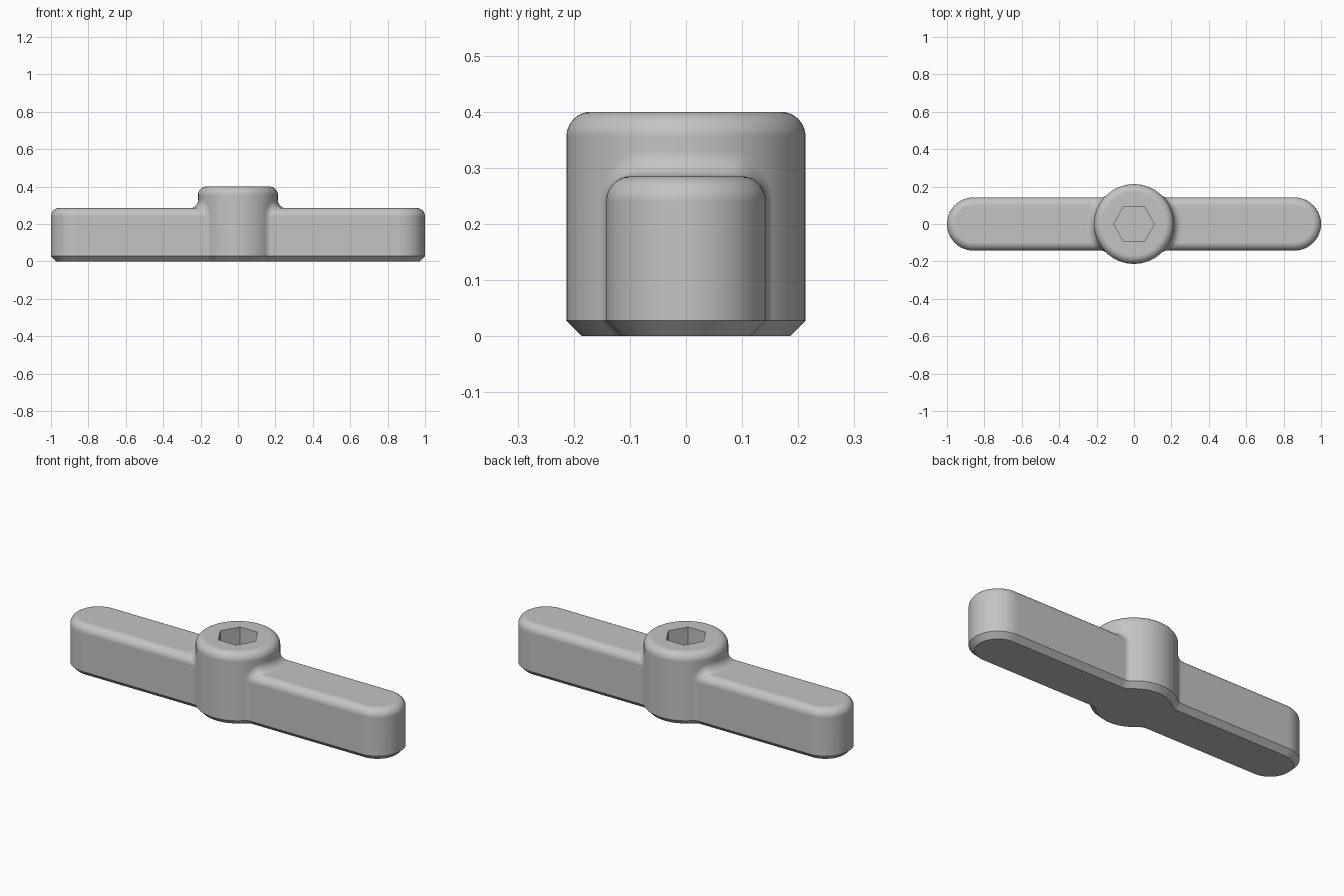
import bpy, bmesh
from math import pi, sin, cos, sqrt
from mathutils import Vector

# Main dimensions
HUB_R, HUB_H = 0.213, 0.4
ARM_W, ARM_H = 0.142, 0.285      # half width and height of an arm
ROUND, CHAMFER = 0.044, 0.028    # top rounding / fillet radius, bottom chamfer
HEX_FLAT, HEX_FLOOR = 0.094, 0.12
STEPS, HUB_SEGS, CAP_SEGS = 10, 120, 40

if "Cube" in bpy.data.objects:
    bpy.data.objects.remove(bpy.data.objects["Cube"])

grey = bpy.data.materials.new("plain_grey")
grey.use_nodes = True
grey.diffuse_color = (0.55, 0.55, 0.55, 1)
for node in grey.node_tree.nodes:
    if node.type == "BSDF_PRINCIPLED":
        node.inputs["Base Color"].default_value = grey.diffuse_color


def finish(bm, name):
    """Weld, orient and smooth a mesh, then add it to the scene."""
    bmesh.ops.remove_doubles(bm, verts=bm.verts, dist=1e-5)
    bmesh.ops.recalc_face_normals(bm, faces=bm.faces)
    mesh = bpy.data.meshes.new(name)
    bm.to_mesh(mesh)
    bm.free()
    mesh.materials.append(grey)
    ob = bpy.data.objects.new(name, mesh)
    bpy.context.collection.objects.link(ob)
    bpy.ops.object.select_all(action="DESELECT")
    ob.select_set(True)
    bpy.context.view_layer.objects.active = ob
    bpy.ops.object.shade_smooth_by_angle()
    normals = ob.modifiers.new("flat_face_normals", "WEIGHTED_NORMAL")
    normals.keep_sharp = True
    return ob


def skin(bm, rows, closed=False):
    """Join neighbouring rows of vertices with quads."""
    for a, b in zip(rows, rows[1:]):
        n = len(a)
        for i in range(n if closed else n - 1):
            j = (i + 1) % n
            bm.faces.new((a[i], a[j], b[j], b[i]))


def quarter(count=STEPS):
    return [pi / 2 * i / count for i in range(count + 1)]


# Hub: turned outline, continuing down into the hexagonal socket
def make_hub():
    bm = bmesh.new()

    def ring(radius, z):
        verts = []
        for i in range(HUB_SEGS):
            t = 2 * pi * i / HUB_SEGS
            verts.append(bm.verts.new((radius(t) * cos(t), radius(t) * sin(t), z)))
        return verts

    def hexagon(t):
        return HEX_FLAT / cos(t % (pi / 3) - pi / 6)

    outline = [(HUB_R - CHAMFER, 0), (HUB_R, CHAMFER)]
    outline += [(HUB_R - ROUND * (1 - cos(a)), HUB_H - ROUND * (1 - sin(a)))
                for a in quarter()]
    rows = [ring(lambda t, r=r: r, z) for r, z in outline]
    rows += [ring(hexagon, HUB_H), ring(hexagon, HEX_FLOOR)]
    skin(bm, rows, closed=True)
    bm.faces.new(rows[0])
    bm.faces.new(rows[-1])
    finish(bm, "hub")


# Arm: rounded bar with a rolling-ball fillet where it meets the hub
def make_arm(name, side):
    bm = bmesh.new()

    def vert(p):
        return bm.verts.new((side * p[0], side * p[1], p[2]))

    # Half section: y, z, normal y, normal z, inward chamfer offset
    half = [(ARM_W - CHAMFER, 0, 1, 0, CHAMFER), (ARM_W, CHAMFER, 1, 0, 0)]
    half += [(ARM_W - ROUND * (1 - cos(a)), ARM_H - ROUND * (1 - sin(a)),
              cos(a), sin(a), 0) for a in quarter()]
    flat = ARM_W - ROUND
    top = [(flat * (1 - 2 * i / 24), ARM_H, 0, 1, 0) for i in range(1, 24)]
    mirrored = [(-y, z, -ny, nz, d) for y, z, ny, nz, d in reversed(half)]
    section = half + top + mirrored

    def fillet(y, z, ny, nz, d):
        radius = ROUND + d
        reach = HUB_R + ROUND
        cy = y + radius * ny
        centre = Vector((sqrt(reach ** 2 - cy ** 2), cy, z + radius * nz))
        to_hub = -Vector((centre.x, cy, 0)).normalized()
        to_arm = Vector((0, -ny, -nz)).normalized()
        return [vert(centre + radius * to_hub.slerp(to_arm, k / STEPS))
                for k in range(STEPS + 1)]

    arcs = [fillet(*p) for p in section]
    skin(bm, arcs)

    # Straight sides and the round end
    rows = []
    for i, (y, z, ny, nz, d) in enumerate(half):
        cap = []
        for k in range(CAP_SEGS + 1):
            a = pi / 2 - pi * k / CAP_SEGS
            cap.append(vert((1 - ARM_W + y * cos(a), y * sin(a), z)))
        rows.append([arcs[i][-1]] + cap + [arcs[-1 - i][-1]])
    skin(bm, rows)

    # Flat top and underside
    first = len(half)
    across = [arc[-1] for arc in arcs[first:first + len(top)]]
    bm.faces.new(rows[-1] + across[::-1])
    bm.faces.new(arcs[0] + rows[0][1:-1] + arcs[-1][::-1])
    finish(bm, name)


make_hub()
make_arm("left_arm", 1)
make_arm("right_arm", -1)
